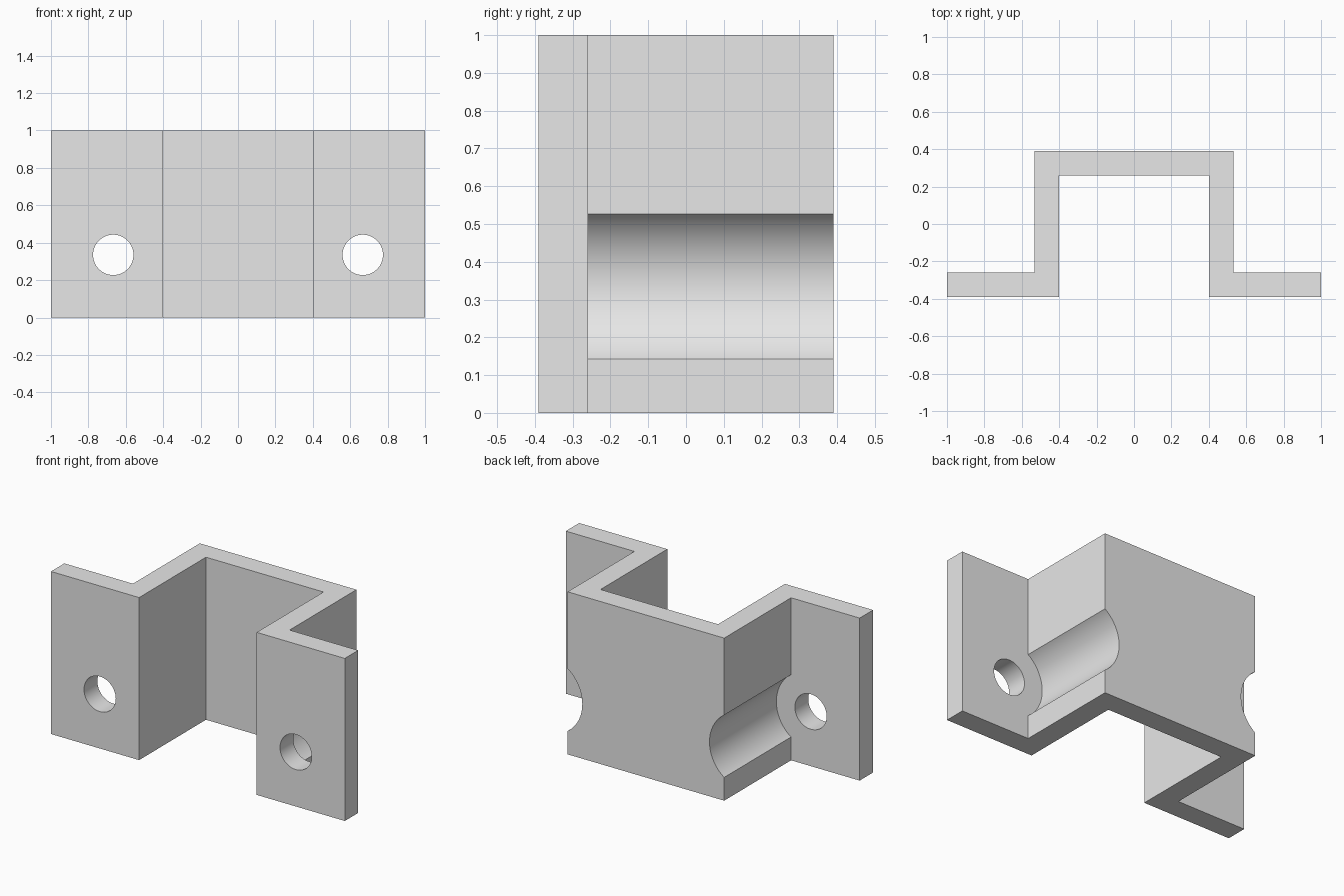
import bpy
import bmesh
import math
from mathutils import Matrix, Vector

if "Cube" in bpy.data.objects:
    bpy.data.objects.remove(bpy.data.objects["Cube"])

HEIGHT = 1.0
FRONT, BACK = -0.39, 0.39
FLANGE_BACK, WEB_FRONT = -0.26, 0.26
INNER, OUTER = 0.40, 0.533
HOLE_X, HOLE_Z = 0.667, 0.335

grey = bpy.data.materials.new("plain grey")
grey.use_nodes = True
grey.diffuse_color = (0.8, 0.8, 0.8, 1)
grey.node_tree.nodes["Principled BSDF"].inputs["Base Color"].default_value = (0.8, 0.8, 0.8, 1)


def make_object(name, bm):
    bmesh.ops.recalc_face_normals(bm, faces=bm.faces)
    mesh = bpy.data.meshes.new(name)
    bm.to_mesh(mesh)
    bm.free()
    mesh.materials.append(grey)
    obj = bpy.data.objects.new(name, mesh)
    bpy.context.collection.objects.link(obj)
    return obj


def cylinder_along_y(name, x, radius, y0, y1):
    bm = bmesh.new()
    place = Matrix.Translation((x, (y0 + y1) / 2, HOLE_Z)) @ Matrix.Rotation(math.pi / 2, 4, "X")
    bmesh.ops.create_cone(bm, cap_ends=True, segments=96, radius1=radius,
                          radius2=radius, depth=y1 - y0, matrix=place)
    return make_object(name, bm)


# Hat-shaped bracket: mirrored half profile extruded upwards
half = [(INNER, WEB_FRONT), (INNER, FRONT), (1, FRONT),
        (1, FLANGE_BACK), (OUTER, FLANGE_BACK), (OUTER, BACK)]
profile = half + [(-x, y) for x, y in reversed(half)]
bm = bmesh.new()
base = bm.faces.new([bm.verts.new((x, y, 0)) for x, y in profile])
top = bmesh.ops.extrude_face_region(bm, geom=[base])["geom"]
bmesh.ops.translate(bm, vec=Vector((0, 0, HEIGHT)),
                    verts=[v for v in top if isinstance(v, bmesh.types.BMVert)])
bracket = make_object("bracket", bm)

# Bolt holes through the flanges, and clearance grooves along the side walls
cutters = []
for side, label in ((1, "left"), (-1, "right")):
    cutters.append(cylinder_along_y(label + "_groove_cutter", side * HOLE_X, 0.234, FLANGE_BACK, 0.6))
    cutters.append(cylinder_along_y(label + "_hole_cutter", side * HOLE_X, 0.108, -0.6, -0.1))

bpy.context.view_layer.objects.active = bracket
for cutter in cutters:
    cut = bracket.modifiers.new(cutter.name, "BOOLEAN")
    cut.operation = "DIFFERENCE"
    cut.solver = "EXACT"
    cut.object = cutter
    bpy.ops.object.modifier_apply(modifier=cut.name)
for cutter in cutters:
    bpy.data.objects.remove(cutter)

# Smooth curved cuts, crisp edges elsewhere
bpy.ops.object.select_all(action="DESELECT")
bracket.select_set(True)
bpy.ops.object.shade_smooth_by_angle(angle=math.radians(30))
